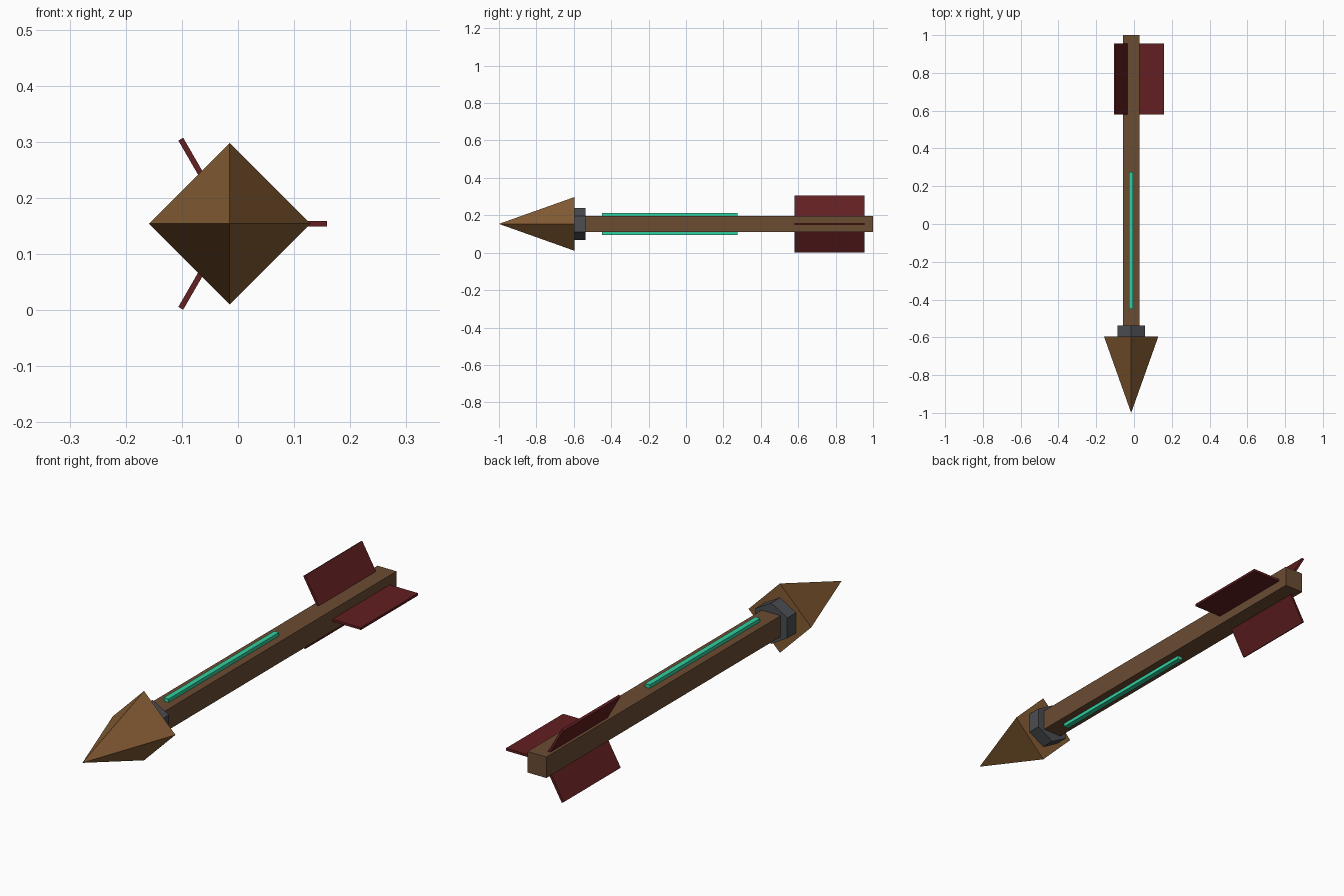
import bpy
import math
from mathutils import Matrix, Vector

cube = bpy.data.objects.get("Cube")
if cube:
    bpy.data.objects.remove(cube, do_unlink=True)

CX, CZ = -0.015, 0.154  # long axis of the arrow


def material(name, rgb):
    m = bpy.data.materials.new(name)
    m.use_nodes = True
    colour = [(c / 255) ** 2.2 for c in rgb] + [1]
    m.diffuse_color = colour
    m.node_tree.nodes["Principled BSDF"].inputs["Base Color"].default_value = colour
    return m


shaft_wood = material("shaft brown", (106, 77, 54))
tip_wood = material("tip brown", (131, 92, 54))
collar_metal = material("dark grey", (76, 78, 82))
feather = material("dark red", (98, 36, 38))
glow = material("mint green", (52, 206, 158))


def finish(name, mat):
    ob = bpy.context.object
    ob.name = name
    ob.data.materials.append(mat)
    bpy.ops.object.transform_apply(location=False, rotation=True, scale=True)
    return ob


# Box running from y0 to y1, spanning radius r0 to r1 along a given angle
def radial_box(name, mat, y0, y1, r0, r1, thickness, angle):
    bpy.ops.mesh.primitive_cube_add(size=1)
    ob = finish(name, mat)
    place = (Matrix.Translation((CX, 0, CZ))
             @ Matrix.Rotation(-angle, 4, "Y")
             @ Matrix.Translation(((r0 + r1) / 2, (y0 + y1) / 2, 0))
             @ Matrix.Diagonal(Vector((r1 - r0, y1 - y0, thickness, 1))))
    ob.data.transform(place)
    return ob


# Square shaft
radial_box("shaft", shaft_wood, -0.59, 1.0, -0.0435, 0.0435, 0.087, 0)

# Four-sided pointed head
bpy.ops.mesh.primitive_cone_add(vertices=4, radius1=0.144, depth=0.405,
                                location=(CX, -0.7975, CZ),
                                rotation=(math.pi / 2, 0, 0))
finish("arrow_head", tip_wood)

# Hexagonal collar behind the head
bpy.ops.mesh.primitive_cylinder_add(vertices=6, radius=0.085, depth=0.06,
                                    location=(CX, -0.568, CZ),
                                    rotation=(math.pi / 2, 0, 0))
finish("collar", collar_metal)

# Inlaid strips on the upper and lower faces
for side, angle in (("upper", 90), ("lower", -90)):
    radial_box(side + "_strip", glow, -0.45, 0.275, 0.03, 0.058, 0.022,
               math.radians(angle))

# Three flat fins around the tail
for side, angle in (("left", 0), ("upper_right", 120), ("lower_right", 240)):
    radial_box(side + "_fin", feather, 0.58, 0.955, 0.02, 0.174, 0.01,
               math.radians(angle))
